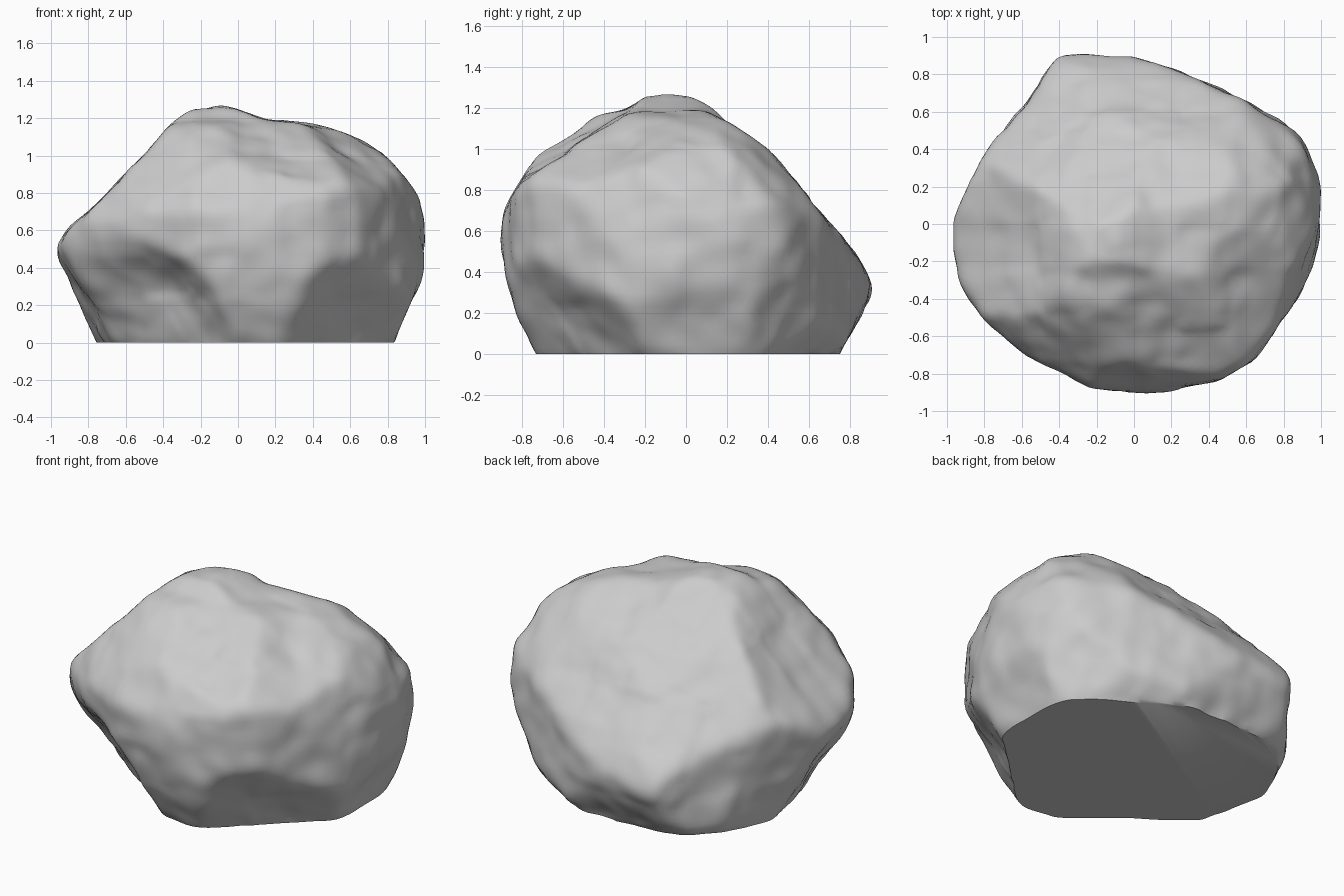
import bpy
import bmesh
import math
import random
from mathutils import Vector, noise

random.seed(4)
if "Cube" in bpy.data.objects:
    bpy.data.objects.remove(bpy.data.objects["Cube"])

CENTRE = Vector((0, 0, 0.5))

# Outlines of the stone, each seen along one direction, around the centre
FRONT = [(-.75, -.56), (-.9, -.25), (-1.02, .02), (-.79, .19), (-.68, .3), (-.5, .49), (-.4, .62),
         (-.25, .73), (-.1, .77), (.1, .7), (.2, .68), (.45, .65), (.6, .6), (.8, .5), (.96, .3),
         (1, .1), (.97, -.15), (.86, -.4), (.8, -.56)]
SIDE = [(-.69, -.56), (-.8, -.35), (-.86, -.2), (-.91, .05), (-.87, .22), (-.8, .33), (-.73, .44),
        (-.66, .54), (-.55, .61), (-.4, .66), (-.28, .68), (-.2, .74), (-.08, .77), (.05, .75),
        (.15, .68), (.25, .63), (.4, .52), (.5, .38), (.6, .25), (.75, .08), (.85, -.05),
        (.9, -.17), (.86, -.3), (.7, -.56)]
PLAN = [(-1.02, -.13), (-.95, .05), (-.8, .37), (-.58, .63), (-.4, .89), (-.1, .91), (.2, .82),
        (.6, .65), (.85, .5), (.93, .4), (1, .18), (.97, -.1), (.9, -.35), (.63, -.73), (.45, -.83),
        (.08, -.9), (-.3, -.86), (-.6, -.7), (-.78, -.53), (-.97, -.25)]
FRONT_CORNER = [(-.98, .14), (-.92, .19), (-.64, .44), (-.42, .58), (-.3, .65), (-.12, .69),
                (.04, .67), (.13, .61), (.33, .55), (.6, .5), (.8, .34), (.97, .18), (1.01, -.14),
                (.89, -.47), (.63, -.7), (.24, -.82), (-.05, -.83), (-.33, -.79), (-.67, -.36),
                (-.95, -.02)]
BACK_CORNER = [(-1, -.01), (-.97, .27), (-.8, .52), (-.63, .66), (-.38, .7), (-.14, .79), (.1, .73),
               (.36, .71), (.5, .66), (.66, .51), (.81, .38), (.96, .13), (.96, -.11), (.77, -.36),
               (.5, -.78), (.02, -.84), (-.5, -.74), (-.83, -.45)]
UNDERSIDE = [(-.94, .18), (-.84, .48), (-.56, .71), (-.25, .77), (-.03, .72), (.17, .58), (.43, .45),
             (.65, .28), (.86, .11), (.88, .05), (.83, -.3), (.75, -.64), (.04, -.77), (-.55, -.73),
             (-.78, -.34), (-.95, -.13)]


def direction_frame(azimuth, elevation, outline):
    """Across and up axes of the plane an outline lies in."""
    a, e = math.radians(azimuth), math.radians(elevation)
    across = Vector((-math.sin(a), math.cos(a), 0))
    up = Vector((-math.cos(a) * math.sin(e), -math.sin(a) * math.sin(e), math.cos(e)))
    return across, up, outline


FRAMES = [direction_frame(-90, 0, FRONT), direction_frame(0, 0, SIDE),
          direction_frame(-90, 90, PLAN), direction_frame(-60, 30, FRONT_CORNER),
          direction_frame(120, 30, BACK_CORNER), direction_frame(60, -30, UNDERSIDE)]


def reach(direction):
    """Distance from the centre at which a ray leaves the first outline."""
    best = 2.0
    for across, up, outline in FRAMES:
        a, b = direction.dot(across), direction.dot(up)
        for (px, py), (qx, qy) in zip(outline, outline[1:] + outline[:1]):
            ex, ey = qx - px, qy - py
            det = a * ey - b * ex
            if abs(det) < 1e-9:
                continue
            along = (px * b - py * a) / det
            distance = (px * ey - py * ex) / det
            if distance > 0 and -1e-6 <= along <= 1 + 1e-6:
                best = min(best, distance)
    return best


def wear(mesh, passes):
    """Round off the sharp edges."""
    for _ in range(passes):
        bmesh.ops.smooth_vert(mesh, verts=mesh.verts, factor=0.5,
                              use_axis_x=True, use_axis_y=True, use_axis_z=True)


# Stone body: a fine ball pulled in to fit every outline, with a little to wear away
bm = bmesh.new()
bmesh.ops.create_icosphere(bm, subdivisions=6, radius=1)
for v in bm.verts:
    d = v.co.normalized()
    v.co = d * reach(d) * 1.01

# Broad flat chips knocked off the sides and top
for _ in range(14):
    n = Vector((random.gauss(0, 1), random.gauss(0, 1), random.gauss(0.2, 0.6))).normalized()
    limit = max(v.co.dot(n) for v in bm.verts) * random.uniform(0.985, 0.998)
    for v in bm.verts:
        depth = v.co.dot(n)
        if depth > limit:
            v.co *= limit / depth

# Hollow under the overhanging front ledge: position, width, depth
HOLLOW, WIDTH, DEPTH = Vector((-.42, -.72, -.25)), .28, .1
for v in bm.verts:
    falloff = math.exp(-((v.co - HOLLOW).length / WIDTH) ** 2)
    v.co -= v.co.normalized() * DEPTH * falloff
wear(bm, 3)

# Rough surface: soft lumps and small stepped ledges
for v in bm.verts:
    p = v.co.copy()
    lump = noise.noise(p * 3.5) * 0.008 + noise.noise(p * 8) * 0.012
    ledge = noise.cell(p * 4 + Vector((7, 3, 5))) * 0.006
    v.co += p.normalized() * (lump + ledge)
wear(bm, 1)

# Flat base sliced clean at the ground
bmesh.ops.translate(bm, verts=bm.verts, vec=CENTRE)
bmesh.ops.bisect_plane(bm, geom=bm.verts[:] + bm.edges[:] + bm.faces[:],
                       plane_co=(0, 0, 0), plane_no=(0, 0, 1), clear_inner=True)
bmesh.ops.holes_fill(bm, edges=[e for e in bm.edges if e.is_boundary])
bmesh.ops.recalc_face_normals(bm, faces=bm.faces)

mesh = bpy.data.meshes.new("boulder")
bm.to_mesh(mesh)
bm.free()
boulder = bpy.data.objects.new("boulder", mesh)
bpy.context.collection.objects.link(boulder)

# Plain grey stone
stone = bpy.data.materials.new("grey stone")
stone.use_nodes = True
grey = (0.6, 0.6, 0.6, 1)
stone.diffuse_color = grey
stone.node_tree.nodes["Principled BSDF"].inputs["Base Color"].default_value = grey
mesh.materials.append(stone)

bpy.ops.object.select_all(action='DESELECT')
boulder.select_set(True)
bpy.context.view_layer.objects.active = boulder
bpy.ops.object.shade_smooth_by_angle(angle=math.radians(40))
